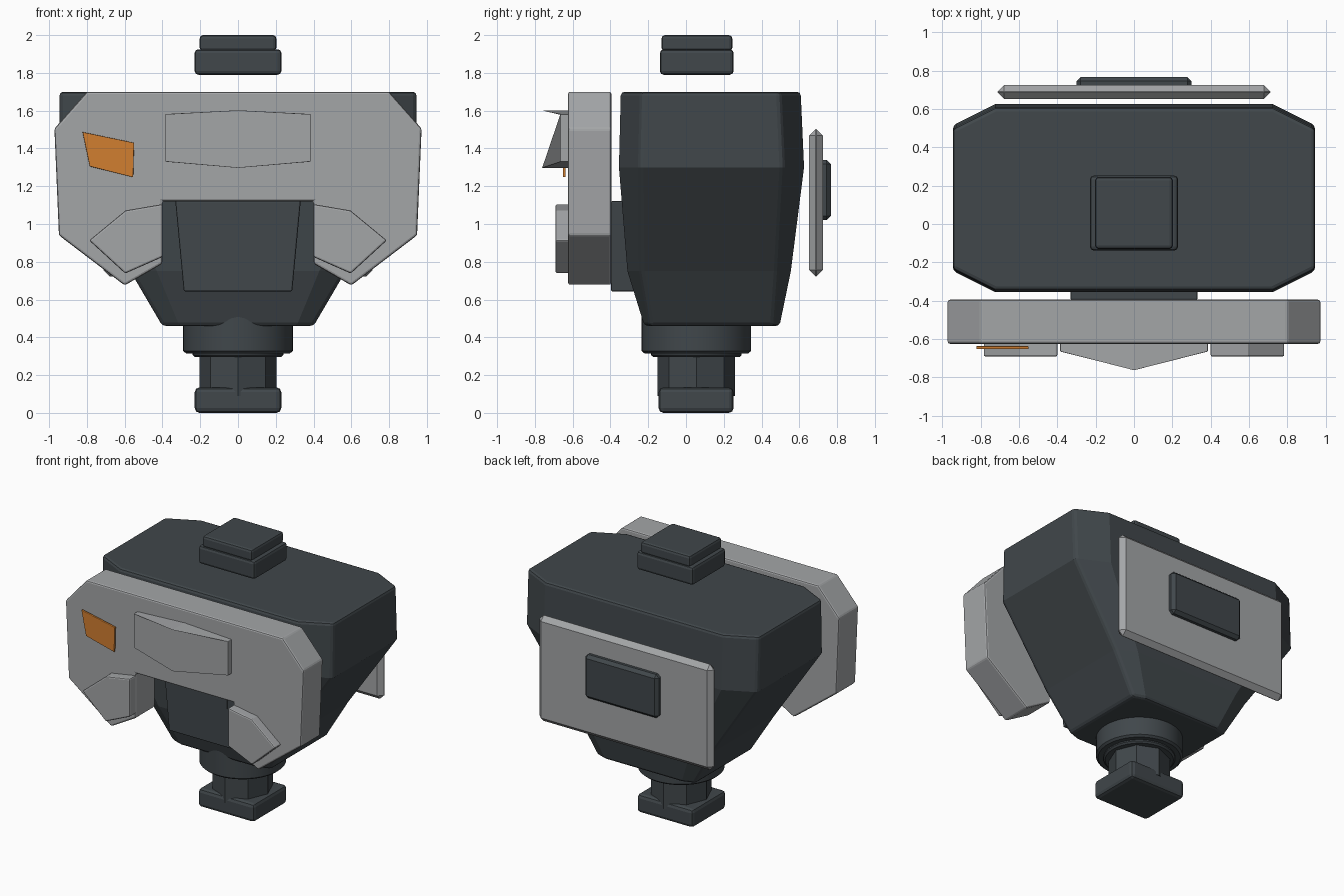
import bpy, bmesh, math

if "Cube" in bpy.data.objects:
    bpy.data.objects.remove(bpy.data.objects["Cube"])


def material(name, rgb):
    m = bpy.data.materials.new(name)
    m.diffuse_color = (*rgb, 1)
    m.use_nodes = True
    m.node_tree.nodes["Principled BSDF"].inputs["Base Color"].default_value = m.diffuse_color
    return m


DARK = material("charcoal", (0.052, 0.063, 0.070))
GREY = material("light_grey", (0.37, 0.38, 0.39))
ORANGE = material("orange", (0.64, 0.21, 0.03))


def loft(name, rings, mat, bevel=0.0, segments=2):
    """Join equal-length rings of points into a closed, optionally bevelled solid."""
    bm = bmesh.new()
    loops = [[bm.verts.new(p) for p in r] for r in rings]
    n = len(loops[0])
    for a, b in zip(loops, loops[1:]):
        for i in range(n):
            j = (i + 1) % n
            bm.faces.new((a[i], a[j], b[j], b[i]))
    bm.faces.new(loops[0])
    bm.faces.new(loops[-1])
    bmesh.ops.recalc_face_normals(bm, faces=bm.faces[:])
    mesh = bpy.data.meshes.new(name)
    bm.to_mesh(mesh)
    bm.free()
    ob = bpy.data.objects.new(name, mesh)
    bpy.context.collection.objects.link(ob)
    mesh.materials.append(mat)
    if bevel:
        mod = ob.modifiers.new("soft_edges", 'BEVEL')
        mod.width = bevel
        mod.segments = segments
        mod.limit_method = 'ANGLE'
        mod.angle_limit = math.radians(35)
    return ob


def box(name, x, y, z, mat, bevel, segments=2):
    pts = [(-x, y[0]), (x, y[0]), (x, y[1]), (-x, y[1])]
    return loft(name, [[(px, py, h) for px, py in pts] for h in z], mat, bevel, segments)


def slab(name, outline, y0, y1, mat, bevel):
    """Extrude an x-z outline along y."""
    return loft(name, [[(x, y, z) for x, z in outline] for y in (y0, y1)], mat, bevel)


def mirrored(half):
    return half + [(-x, z) for x, z in reversed(half)]


def lathe(name, profile, cy, sides, mat):
    rings = []
    for r, z in profile:
        angles = [2 * math.pi * i / sides for i in range(sides)]
        rings.append([(r * math.cos(a), cy + r * math.sin(a), z) for a in angles])
    return loft(name, rings, mat)


# Torso: stacked chamfered rectangles (z, half width, front y, back y, cut x, cut y)
sections = [(0.46, 0.40, -0.22, 0.495, 0.09, 0.03),
            (0.75, 0.57, -0.31, 0.555, 0.14, 0.07),
            (1.30, 0.945, -0.355, 0.625, 0.22, 0.11),
            (1.70, 0.945, -0.345, 0.607, 0.22, 0.11)]
rings = []
for z, x, f, b, cx, cy in sections:
    rings.append([(-x + cx, f, z), (x - cx, f, z), (x, f + cy, z), (x, b - cy, z),
                  (x - cx, b, z), (-x + cx, b, z), (-x, b - cy, z), (-x, f + cy, z)])
loft("torso", rings, DARK, 0.02)

# Neck blocks
box("neck_base", 0.23, (-0.138, 0.252), (1.79, 1.925), DARK, 0.02)
box("neck_cap", 0.203, (-0.13, 0.245), (1.915, 2.0), DARK, 0.018)

# Waist joint
CY = 0.055
collar = lathe("waist_collar", [(0.275, 0.315), (0.29, 0.328), (0.29, 0.58)], CY, 48, DARK)
rim = lathe("waist_rim", [(0.228, 0.295), (0.24, 0.306), (0.24, 0.34)], CY, 48, DARK)
lathe("waist_shaft", [(0.205, 0.09), (0.205, 0.33)], CY, 8, DARK)
box("hip_block", 0.229, (-0.145, 0.252), (0.0, 0.135), DARK, 0.025)

# Chest armour with a cut-out for the abdomen
slab("chest_plate", mirrored([(0.40, 1.12), (0.40, 0.79), (0.60, 0.675), (0.948, 0.94),
                              (0.972, 1.505), (0.80, 1.70)]),
     -0.625, -0.395, GREY, 0.012)

# Abdomen plate and its small panel
slab("abdomen_plate", mirrored([(0.287, 0.643), (0.332, 1.122)]), -0.397, -0.22, DARK, 0.008)
slab("abdomen_panel", mirrored([(0.193, 0.93), (0.193, 1.05)]), -0.403, -0.395, DARK, 0)

# Pointed centre pad on the chest
pad = [(-0.385, 1.33, -0.665), (0, 1.297, -0.765), (0.385, 1.33, -0.665),
       (0.385, 1.582, -0.665), (0, 1.602, -0.765), (-0.385, 1.582, -0.665)]
loft("chest_centre_pad", [[(x, -0.615, z) for x, z, y in pad],
                          [(x, y, z) for x, z, y in pad]], GREY, 0.004)

# Lower side pads
for side, label in ((-1, "left"), (1, "right")):
    outline = [(0.40, 1.105), (0.595, 1.072), (0.788, 0.913), (0.597, 0.738), (0.40, 0.825)]
    slab("lower_pad_" + label, [(side * x, z) for x, z in outline],
         -0.692, -0.615, GREY, 0.01)

# Orange marker plate
slab("chest_marker", [(-0.823, 1.487), (-0.55, 1.43), (-0.555, 1.247), (-0.785, 1.305)],
     -0.652, -0.637, ORANGE, 0.003)

# Back plates with sharp chamfered rims
box("back_plate", 0.712, (0.652, 0.724), (0.722, 1.502), GREY, 0.034, 1)
box("back_badge", 0.30, (0.70, 0.767), (1.02, 1.34), DARK, 0.022, 1)

# Smooth only the round joint parts
for ob in (collar, rim):
    bpy.ops.object.select_all(action='DESELECT')
    ob.select_set(True)
    bpy.context.view_layer.objects.active = ob
    bpy.ops.object.shade_smooth_by_angle(angle=math.radians(30))
